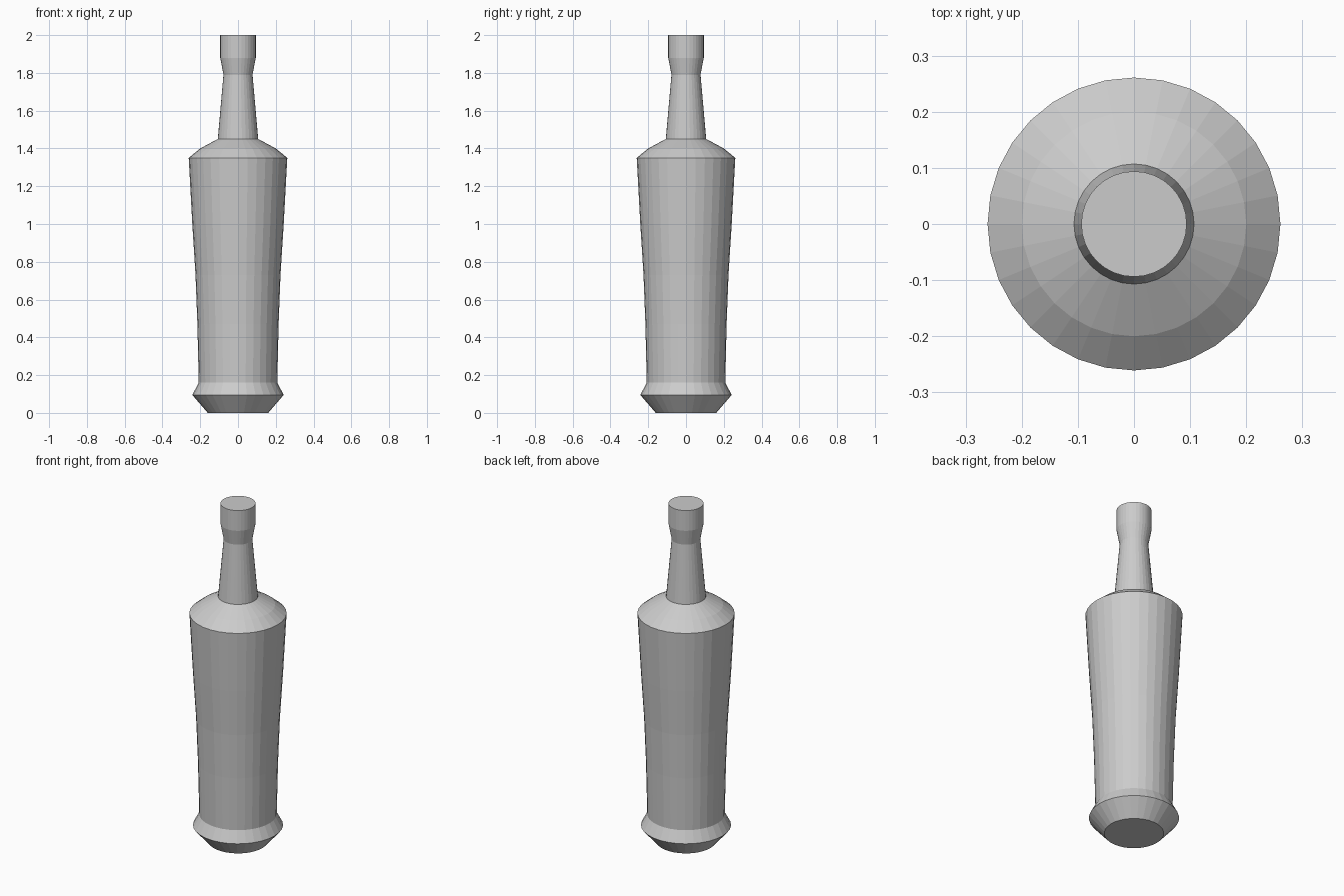
import bpy, bmesh
from math import radians
from mathutils import Matrix

if "Cube" in bpy.data.objects:
    bpy.data.objects.remove(bpy.data.objects["Cube"])

SIDES = 32

# Bottle silhouette, (radius, height) from the foot to the mouth
PROFILE = [
    (0.16, 0.0), (0.242, 0.095), (0.208, 0.16),                # flared foot
    (0.215, 0.47), (0.225, 0.73), (0.242, 1.0), (0.261, 1.35), # tapering body
    (0.20, 1.40), (0.107, 1.45),                               # shoulder
    (0.077, 1.79), (0.094, 1.88), (0.094, 2.0),                # neck and lip
]


def lathe(name, profile, sides):
    bm = bmesh.new()
    rings = []
    for r, z in profile:
        ring = bmesh.ops.create_circle(bm, segments=sides, radius=r,
                                       matrix=Matrix.Translation((0, 0, z)))
        rings.append(ring["verts"])
    # Walls between neighbouring rings
    for low, high in zip(rings, rings[1:]):
        for i in range(sides):
            j = (i + 1) % sides
            bm.faces.new((low[i], low[j], high[j], high[i]))
    # Closed bottom and top
    bm.faces.new(rings[0])
    bm.faces.new(rings[-1])
    bmesh.ops.recalc_face_normals(bm, faces=bm.faces)
    mesh = bpy.data.meshes.new(name)
    bm.to_mesh(mesh)
    bm.free()
    obj = bpy.data.objects.new(name, mesh)
    bpy.context.collection.objects.link(obj)
    return obj


lathe("bottle", PROFILE, SIDES)
